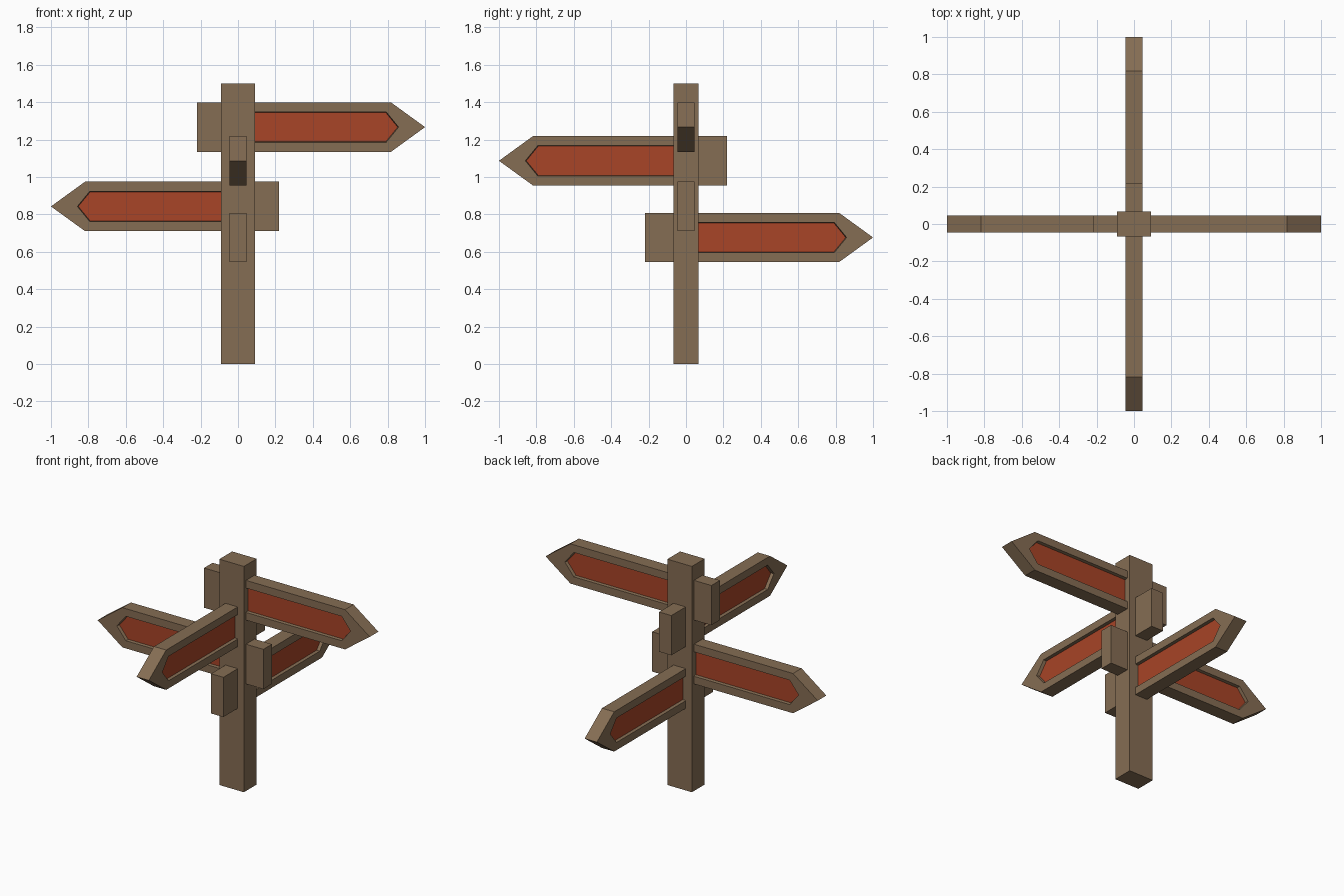
import bpy, bmesh, math

if "Cube" in bpy.data.objects:
    bpy.data.objects.remove(bpy.data.objects["Cube"])


def material(name, rgb):
    m = bpy.data.materials.new(name)
    m.diffuse_color = (*rgb, 1)
    m.use_nodes = True
    m.node_tree.nodes["Principled BSDF"].inputs["Base Color"].default_value = m.diffuse_color
    return m


wood = material("brown_wood", (0.235, 0.153, 0.087))
red = material("red_paint", (0.392, 0.058, 0.020))


def finish(name, bm, mats):
    bmesh.ops.recalc_face_normals(bm, faces=bm.faces)
    me = bpy.data.meshes.new(name)
    bm.to_mesh(me)
    bm.free()
    for m in mats:
        me.materials.append(m)
    ob = bpy.data.objects.new(name, me)
    bpy.context.collection.objects.link(ob)
    return ob


# Post
bm = bmesh.new()
bmesh.ops.create_cube(bm, size=1)
bmesh.ops.scale(bm, vec=(0.18, 0.134, 1.5), verts=bm.verts)
bmesh.ops.translate(bm, vec=(0, 0, 0.75), verts=bm.verts)
finish("post", bm, [wood])


# Arrow board: five-sided rings run from one recessed panel round to the other
def arrow_board(name, z, angle):
    bm = bmesh.new()

    def ring(tail, shoulder, tip, h, y):
        pts = [(tail, -h), (shoulder, -h), (tip, 0), (shoulder, h), (tail, h)]
        return [bm.verts.new((u, y, v)) for u, v in pts]

    outer = (-0.218, 0.818, 1.0, 0.132)
    rim = (-0.004, 0.793, 0.859, 0.081)
    panel = (0.0, 0.79, 0.854, 0.078)
    t, depth = 0.045, 0.02
    rings = [ring(*panel, -t + depth), ring(*rim, -t), ring(*outer, -t),
             ring(*outer, t), ring(*rim, t), ring(*panel, t - depth)]
    for a, b in zip(rings, rings[1:]):
        for i in range(5):
            j = (i + 1) % 5
            bm.faces.new((a[i], a[j], b[j], b[i]))
    # Painted panels on both sides
    for r in (rings[0], rings[-1]):
        bm.faces.new(r).material_index = 1
    ob = finish(name, bm, [wood, red])
    ob.location.z = z
    ob.rotation_euler.z = math.radians(angle)


for name, z, angle in [("right_arrow_board", 1.267, 0),
                       ("front_arrow_board", 1.087, -90),
                       ("left_arrow_board", 0.843, 180),
                       ("back_arrow_board", 0.677, 90)]:
    arrow_board(name, z, angle)
